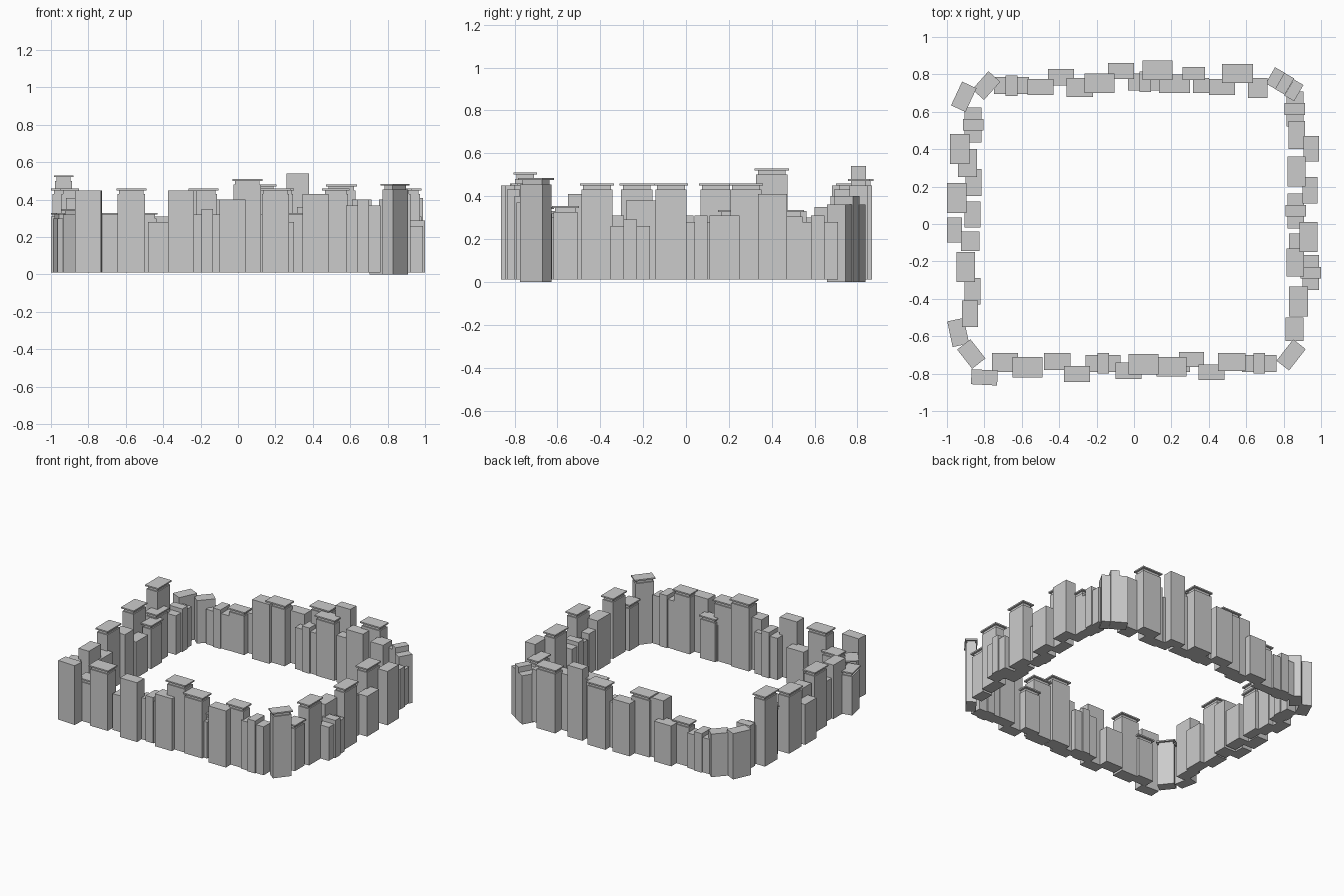
import bpy, bmesh, math
from mathutils import Matrix


def block(bm, cx, cy, w, d, z0, z1, ang=0):
    m = (Matrix.Translation((cx, cy, (z0 + z1) / 2)) @ Matrix.Rotation(math.radians(ang), 4, 'Z')
         @ Matrix.Diagonal((w, d, z1 - z0, 1)))
    bmesh.ops.create_cube(bm, size=1, matrix=m)


def building(name, cx, cy, w, d, h, ang=0, cap=False, z0=0.012):
    bm = bmesh.new()
    if cap:
        # body, recessed attic and overhanging thin roof slab
        block(bm, cx, cy, w - .014, d - .014, z0, h - .03, ang)
        block(bm, cx, cy, w - .03, d - .03, h - .03, h - .01, ang)
        block(bm, cx, cy, w, d, h - .01, h, ang)
    else:
        block(bm, cx, cy, w, d, z0, h, ang)
    me = bpy.data.meshes.new(name)
    bm.to_mesh(me)
    bm.free()
    bpy.context.collection.objects.link(bpy.data.objects.new(name, me))


def row(name, plots, cap=False):
    for x0, x1, y0, y1, h in plots:
        building(name, (x0 + x1) / 2, (y0 + y1) / 2, x1 - x0, y1 - y0, h, 0, cap)


def terrace(name, cx, cy, h, along_x):
    # three narrow houses, the middle one taller and deeper
    for i in (-1, 0, 1):
        dep, hh = (.11, h + .03) if i == 0 else (.09, h)
        if along_x:
            building(name, cx + i * .062, cy, .062, dep, hh)
        else:
            building(name, cx, cy + i * .062, dep, .062, hh)


# front side
row("front_block", [
    (-.48, -.34, -.78, -.69, .28), (-.375, -.235, -.845, -.76, .45),
    (-.10, .04, -.83, -.74, .40), (.345, .485, -.835, -.75, .43),
    (.24, .30, -.79, -.71, .28)])
row("front_roofed_block", [
    (-.76, -.62, -.79, -.69, .33), (-.65, -.49, -.82, -.71, .46),
    (-.03, .13, -.805, -.695, .51), (.12, .28, -.815, -.71, .46),
    (.24, .375, -.765, -.685, .33), (.45, .595, -.785, -.69, .46)], True)
terrace("front_terrace", -.165, -.745, .32, True)
terrace("front_terrace", .67, -.745, .37, True)

# right side
row("right_block", [
    (.815, .91, -.28, -.13, .38), (.83, .91, -.14, -.05, .31),
    (.90, .98, .11, .25, .31), (.905, .988, .335, .47, .41)])
row("right_roofed_block", [
    (.81, .905, -.625, -.50, .355), (.83, .93, -.495, -.335, .46),
    (.885, .98, -.15, .01, .46), (.82, .918, .20, .36, .46),
    (.825, .915, .40, .55, .335)], True)
terrace("right_terrace", .945, -.26, .26, False)
terrace("right_terrace", .865, .07, .28, False)
terrace("right_terrace", .86, .615, .28, False)

# back side
row("back_block", [
    (.61, .715, .675, .78, .40), (.40, .54, .69, .775, .43),
    (.26, .38, .77, .84, .54), (.315, .40, .70, .78, .36),
    (-.14, 0, .775, .86, .40), (-.36, -.22, .68, .78, .45),
    (-.46, -.32, .74, .83, .31)])
row("back_roofed_block", [
    (.47, .635, .755, .855, .48), (.135, .30, .70, .80, .46),
    (.045, .205, .77, .875, .48), (-.265, -.105, .70, .805, .46),
    (-.57, -.43, .69, .775, .33)], True)
terrace("back_terrace", .06, .76, .32, True)
terrace("back_terrace", -.655, .74, .27, True)

# left side
row("left_block", [
    (-.92, -.835, -.55, -.41, .41), (-.905, -.82, -.43, -.29, .31),
    (-.925, -.825, -.145, -.04, .38), (-1, -.92, -.10, .035, .31),
    (-.905, -.82, -.02, .12, .28)])
row("left_roofed_block", [
    (-.95, -.85, -.31, -.15, .46), (-1, -.895, .06, .22, .46),
    (-.90, -.815, .15, .295, .335), (-.94, -.84, .25, .40, .37),
    (-.985, -.88, .32, .48, .53)], True)
terrace("left_terrace", -.86, .53, .30, False)

# turned buildings round the corners
building("front_left_corner", -.80, -.82, .14, .08, .45, -3)
building("front_left_corner", -.87, -.695, .13, .09, .35, -52, True)
building("front_left_corner", -.94, -.58, .09, .14, .33, 12, True)
building("front_right_corner", .84, -.70, .145, .085, .485, 52, True, 0)
for x, y, h in ((.755, .78, .36), (.805, .75, .40), (.855, .715, .36)):
    building("back_right_corner", x, y, .06, .10, h, -30, False, 0)
building("back_left_corner", -.79, .74, .13, .085, .33, 48)
building("back_left_corner", -.91, .68, .14, .085, .35, 65)
